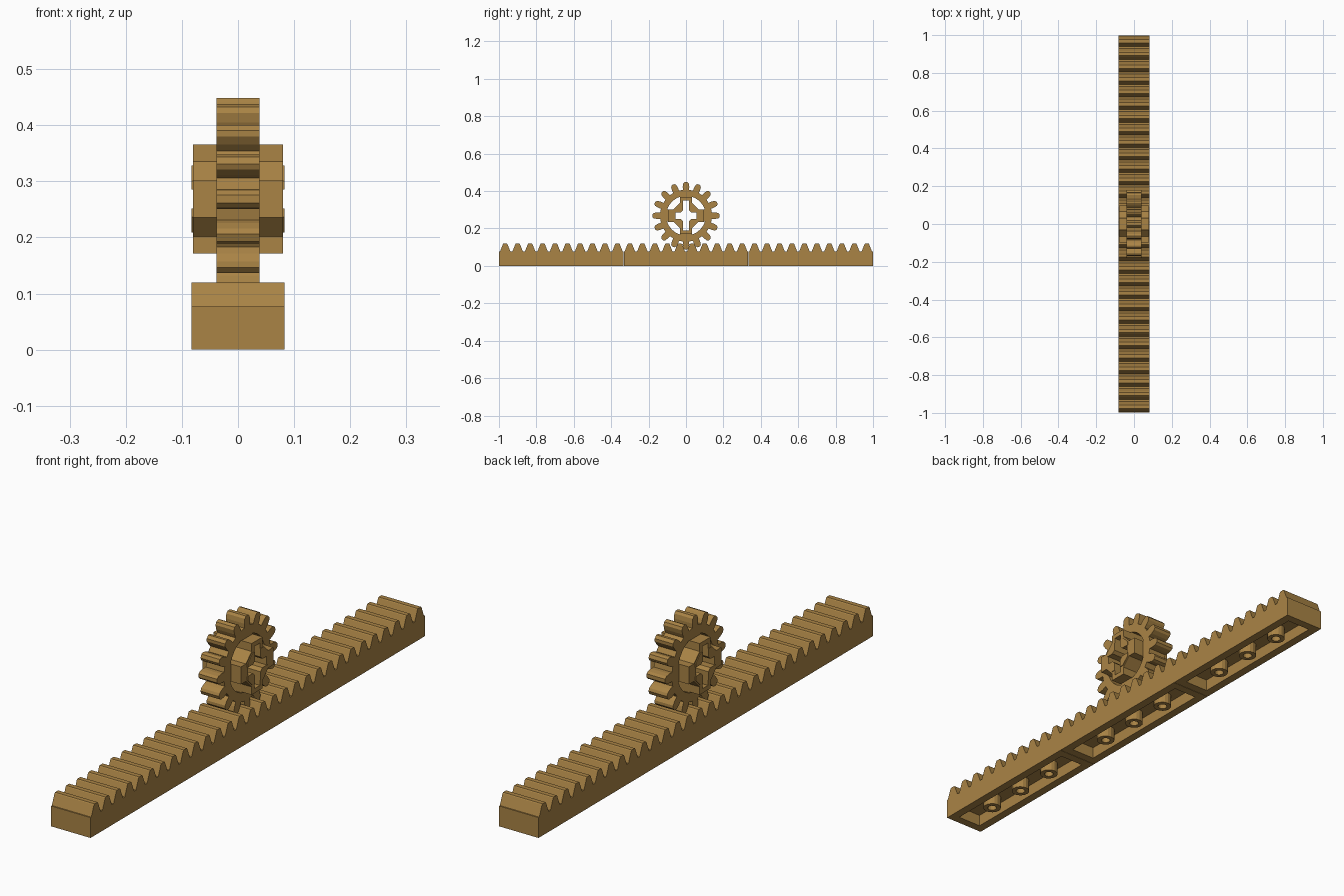
import bpy, bmesh
from math import sin, cos, pi
from mathutils import Matrix

if "Cube" in bpy.data.objects:
    bpy.data.objects.remove(bpy.data.objects["Cube"])

mat = bpy.data.materials.new("tan_brown")
mat.diffuse_color = (0.40, 0.23, 0.06, 1)
mat.use_nodes = True
mat.node_tree.nodes["Principled BSDF"].inputs["Base Color"].default_value = mat.diffuse_color
SIDE = Matrix(((0, 0, 1, 0), (1, 0, 0, 0), (0, 1, 0, 0), (0, 0, 0, 1)))  # profile (y, z) along x


def evaluated_mesh(ob):
    dg = bpy.context.evaluated_depsgraph_get()
    return bpy.data.meshes.new_from_object(ob.evaluated_get(dg))


def extrude(name, loops, half, frame=Matrix(), offset=(0, 0, 0)):
    """Extrude closed outlines (inner loops become holes) by half each way."""
    cu = bpy.data.curves.new(name, 'CURVE')
    cu.dimensions, cu.fill_mode, cu.extrude = '2D', 'BOTH', half
    for pts in loops:
        sp = cu.splines.new('POLY')
        sp.points.add(len(pts) - 1)
        for p, (a, b) in zip(sp.points, pts):
            p.co = (a, b, 0, 1)
        sp.use_cyclic_u = True
    tmp = bpy.data.objects.new(name + "_curve", cu)
    bpy.context.collection.objects.link(tmp)
    me = evaluated_mesh(tmp)
    bpy.data.objects.remove(tmp)
    me.transform(Matrix.Translation(offset) @ frame)
    bm = bmesh.new()
    bm.from_mesh(me)
    bmesh.ops.remove_doubles(bm, verts=bm.verts, dist=1e-5)
    bmesh.ops.recalc_face_normals(bm, faces=bm.faces)
    bmesh.ops.dissolve_limit(bm, angle_limit=0.01, verts=bm.verts, edges=bm.edges)
    bm.to_mesh(me)
    bm.free()
    for f in me.polygons:
        f.use_smooth = False
    me.materials.clear()
    me.materials.append(mat)
    ob = bpy.data.objects.new(name, me)
    bpy.context.collection.objects.link(ob)
    return ob


def circle(r, n):
    return [(r * cos(2 * pi * i / n), r * sin(2 * pi * i / n)) for i in range(n)]


def rect(a, b):
    return [(-a, -b), (a, -b), (a, b), (-a, b)]


def four_way(quadrant):
    """Mirror a first-quadrant outline (running from x axis to y axis) around the centre."""
    q2 = [(-a, b) for a, b in reversed(quadrant)]
    q3 = [(-a, -b) for a, b in quadrant]
    q4 = [(a, -b) for a, b in reversed(quadrant)]
    return quadrant + q2 + q3 + q4


# three rack segments, each with ten teeth, hollow underneath with three tubes
PITCH, LENGTH = 2 / 30, 2 / 3
for s in (-1, 0, 1):
    y0, end = s * LENGTH, LENGTH / 2 - 0.0008
    prof = [(-end, 0), (-end, 0.077)]
    for i in range(10):
        c = (i - 4.5) * PITCH
        prof += [(c - 0.028, 0.077), (c - 0.012, 0.117), (c - 0.009, 0.12),
                 (c + 0.009, 0.12), (c + 0.012, 0.117), (c + 0.028, 0.077)]
    prof += [(end, 0.077), (end, 0)]
    rack = extrude(f"rack_segment_{s + 2}", [prof], 0.0825, SIDE, (0, y0, 0))
    cut = extrude("cavity_cutter", [rect(0.05, 0.30)], 0.045, offset=(0, y0, 0))
    cut.hide_render = True
    mod = rack.modifiers.new("cavity", 'BOOLEAN')
    mod.operation, mod.solver, mod.object = 'DIFFERENCE', 'EXACT', cut
    rack.data = evaluated_mesh(rack)
    rack.modifiers.clear()
    bpy.data.objects.remove(cut)
    for t in (-1, 0, 1):
        extrude(f"tube_{s + 2}_{t + 2}", [circle(0.033, 16), circle(0.0167, 16)], 0.0235,
                offset=(0, y0 + t / 6, 0.0236))

# toothed gear ring
CZ = 0.2685
C = (0, 0, CZ)
ring = []
for i in range(16):
    a = 2 * pi * i / 16
    for r, w in ((0.138, -0.017), (0.155, -0.0175), (0.172, -0.0145), (0.18, -0.007),
                 (0.18, 0.007), (0.172, 0.0145), (0.155, 0.0175), (0.138, 0.017)):
        ring.append((r * cos(a) - w * sin(a), r * sin(a) + w * cos(a)))
extrude("gear_ring", [ring, circle(0.106, 32)], 0.0385, SIDE, C)

# hub: four arms with chamfered corners around a cross-shaped shaft hole
hub = four_way([(0.097, 0.033), (0.067, 0.033), (0.033, 0.067), (0.033, 0.097)])
hole = four_way([(0.055, 0.0167), (0.028, 0.0167), (0.0167, 0.028), (0.0167, 0.08)])
extrude("gear_hub", [hub, hole], 0.08, SIDE, C)

# spokes tying the hub to the ring
for k in range(4):
    a = k * pi / 2
    box = [(r * cos(a) - w * sin(a), r * sin(a) + w * cos(a))
           for r, w in ((0.09, -0.032), (0.115, -0.032), (0.115, 0.032), (0.09, 0.032))]
    extrude(f"spoke_{k + 1}", [box], 0.038, SIDE, C)

# slightly raised lips around the shaft hole on both ends
for sx in (-1, 1):
    for a in (-1, 1):
        for b in (-1, 1):
            lip = [(0.0168, 0.0595), (0.0168, 0.0281), (0.0281, 0.0168),
                   (0.0595, 0.0168), (0.0595, 0.032), (0.032, 0.0595)]
            extrude("shaft_lip", [[(a * u, b * v) for u, v in lip]], 0.0025, SIDE,
                    (sx * 0.08, 0, CZ))
